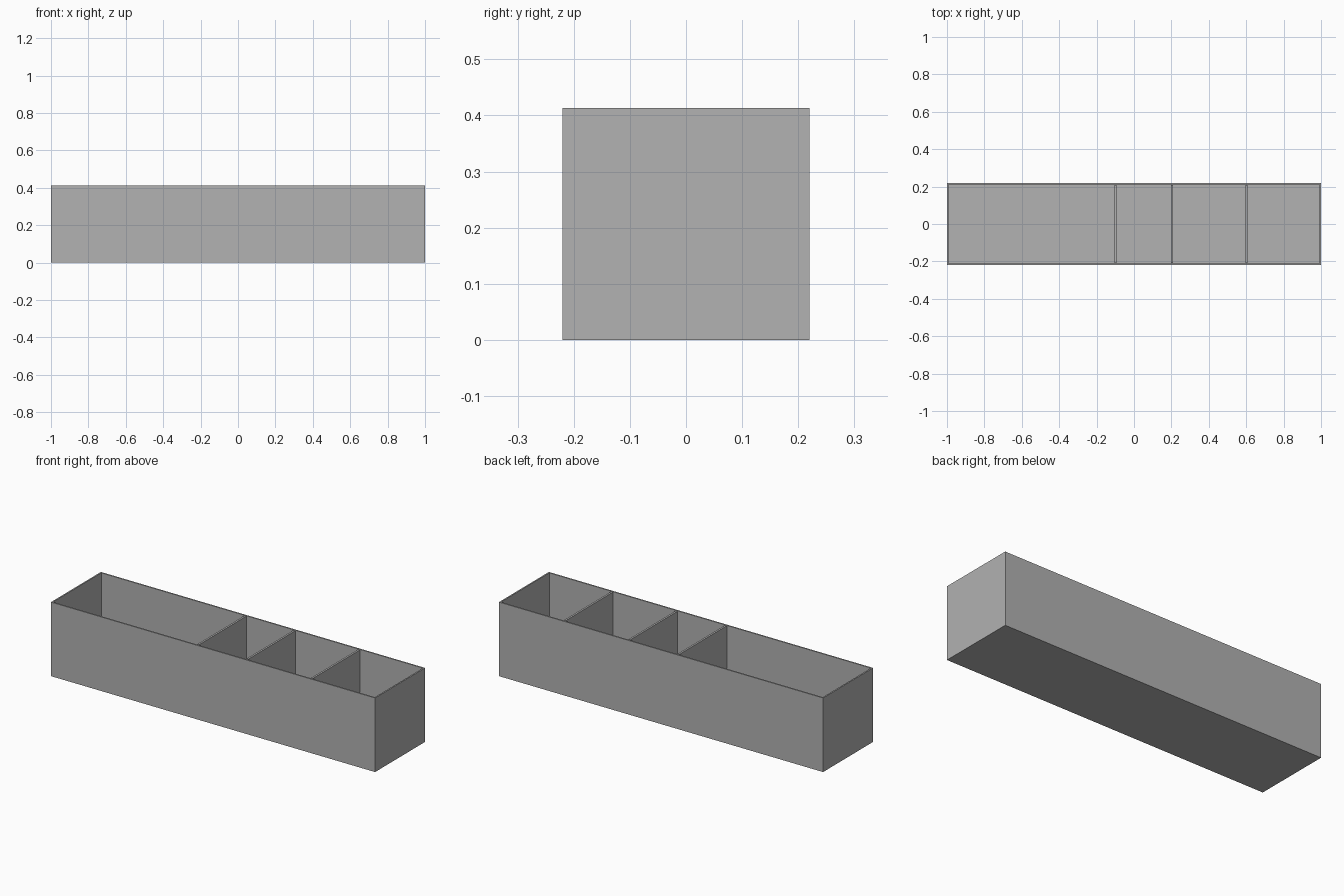
import bpy
import bmesh
from mathutils import Matrix, Vector

if "Cube" in bpy.data.objects:
    bpy.data.objects.remove(bpy.data.objects["Cube"])

LENGTH, DEPTH, HEIGHT = 2.0, 0.44, 0.413
WALL = 0.011

grey = bpy.data.materials.new("mid grey")
grey.use_nodes = True
colour = (0.445, 0.445, 0.445, 1)
grey.diffuse_color = colour
grey.node_tree.nodes["Principled BSDF"].inputs["Base Color"].default_value = colour


def block(size, centre):
    bm = bmesh.new()
    bmesh.ops.create_cube(bm, size=1, matrix=Matrix.Translation(centre) @ Matrix.Diagonal((*size, 1)))
    return bm


def finish(bm, name):
    mesh = bpy.data.meshes.new(name)
    bm.to_mesh(mesh)
    bm.free()
    mesh.materials.append(grey)
    obj = bpy.data.objects.new(name, mesh)
    bpy.context.collection.objects.link(obj)
    return obj


# Open tray: the top face is inset to the wall thickness and sunk to the floor
bm = block((LENGTH, DEPTH, HEIGHT), (0, 0, HEIGHT / 2))
bm.faces.ensure_lookup_table()
top = max(bm.faces, key=lambda f: f.calc_center_median().z)
bmesh.ops.inset_region(bm, faces=[top], thickness=WALL)
sunk = bmesh.ops.extrude_face_region(bm, geom=[top])["geom"]
verts = [v for v in sunk if isinstance(v, bmesh.types.BMVert)]
bmesh.ops.translate(bm, verts=verts, vec=Vector((0, 0, WALL - HEIGHT)))
if top.is_valid:
    bmesh.ops.delete(bm, geom=[top], context="FACES_ONLY")
bmesh.ops.recalc_face_normals(bm, faces=bm.faces)
finish(bm, "tray")

# Upright dividers between the four compartments
for name, x in (("right_divider", -0.1), ("middle_divider", 0.203), ("left_divider", 0.602)):
    size = (WALL, DEPTH - 2 * WALL, HEIGHT - WALL)
    finish(block(size, (x, 0, (HEIGHT + WALL) / 2)), name)
